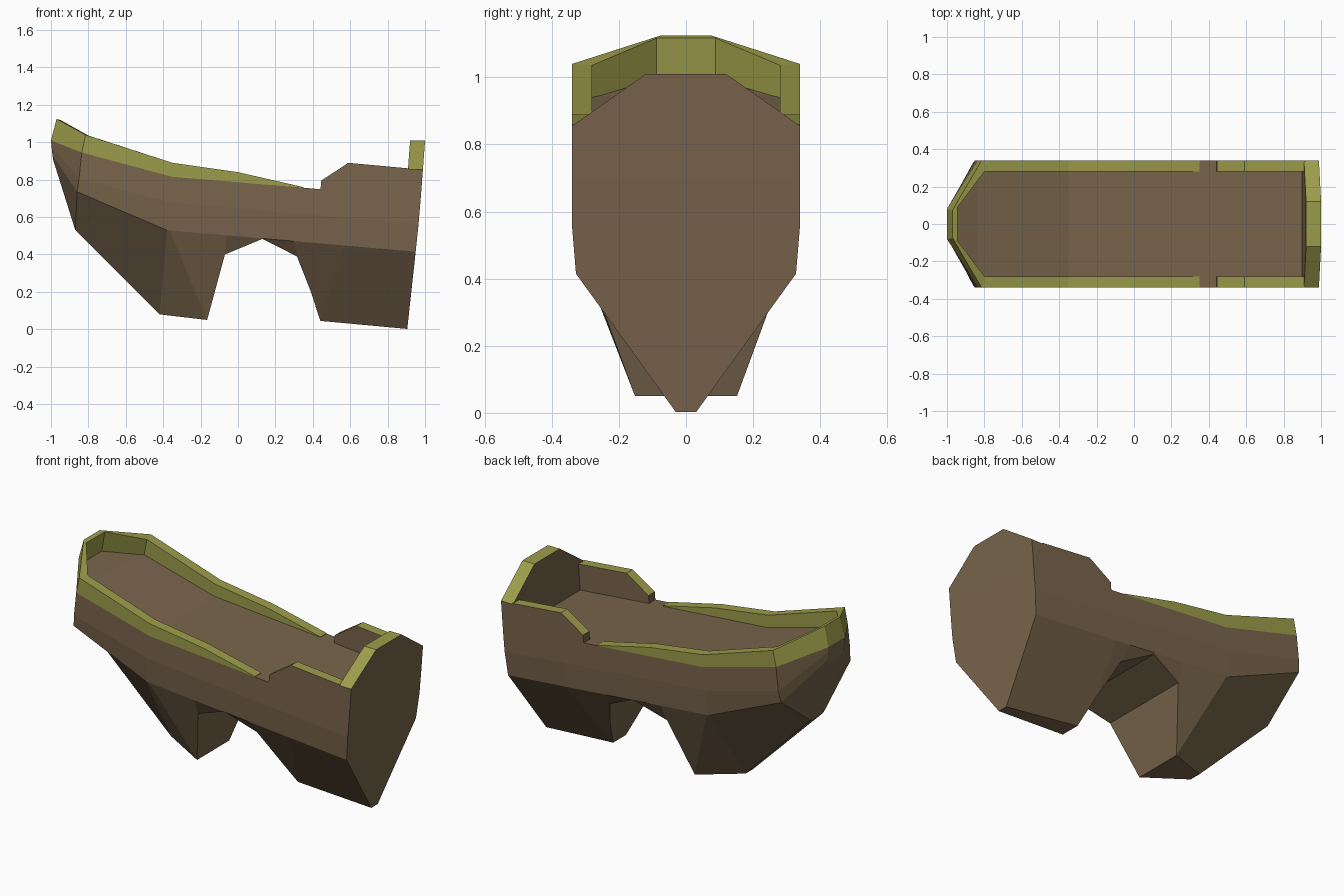
import bpy, bmesh

if "Cube" in bpy.data.objects:
    bpy.data.objects.remove(bpy.data.objects["Cube"])

def material(name, rgb):
    m = bpy.data.materials.new(name)
    m.diffuse_color = (*rgb, 1)
    m.use_nodes = True
    m.node_tree.nodes["Principled BSDF"].inputs["Base Color"].default_value = m.diffuse_color
    return m

BROWN = material("brown_hull", (0.19, 0.13, 0.072))
GREEN = material("olive_trim", (0.335, 0.335, 0.07))

def loft(name, rings, mats, green_top=False):
    """Skin matching rings of points, cap both ends."""
    bm = bmesh.new()
    vs = [[bm.verts.new(p) for p in r] for r in rings]
    n = len(rings[0])
    for a, b in zip(vs, vs[1:]):
        for i in range(n):
            j = (i + 1) % n
            bm.faces.new((a[i], a[j], b[j], b[i]))
    bm.faces.new(vs[0])
    bm.faces.new(vs[-1][::-1])
    bmesh.ops.recalc_face_normals(bm, faces=bm.faces)
    bm.normal_update()
    if green_top:
        for f in bm.faces:
            f.material_index = int(f.normal.z > 0.5)
    me = bpy.data.meshes.new(name)
    bm.to_mesh(me)
    bm.free()
    for m in mats:
        me.materials.append(m)
    ob = bpy.data.objects.new(name, me)
    bpy.context.collection.objects.link(ob)
    return ob

def line(pts, x):
    """Height of a polyline at x."""
    for (x0, z0), (x1, z1) in zip(pts, pts[1:]):
        if x <= x1:
            return z0 + (z1 - z0) * (x - x0) / (x1 - x0)
    return pts[-1][1]

DECK = [(-0.835, 0.945), (-0.35, 0.815), (0.35, 0.757), (0.977, 0.70)]
MID = [(-0.85, 0.805), (-0.37, 0.68), (0.965, 0.56)]
LOW = [(-0.86, 0.735), (-0.38, 0.53), (0.95, 0.415)]
W = 0.34

# hull: deck edge, side crease and lower crease, plus keel (x, z, half width)
def section(pts):
    return [(x, y, z) for x, y, z in pts] + [(x, -y, z) for x, y, z in reversed(pts)]

rings = [section([(-1, 0.08, 1.01), (-0.997, 0.08, 0.98),
                  (-0.992, 0.075, 0.93), (-0.988, 0.06, 0.905)])]
stations = [  # deck x, mid x, low x, keel x, keel z, keel half width
    (-0.835, -0.85, -0.86, -0.87, 0.53, 0.06),
    (-0.35, -0.37, -0.38, -0.42, 0.08, 0.035),
    (-0.335, -0.355, -0.365, -0.165, 0.05, 0.152),
    (-0.06, -0.06, -0.06, -0.07, 0.40, 0.28),
    (0.13, 0.13, 0.13, 0.13, 0.483, 0.318),
    (0.30, 0.30, 0.30, 0.315, 0.39, 0.27),
    (0.40, 0.40, 0.40, 0.39, 0.20, 0.16),
    (0.57, 0.57, 0.57, 0.44, 0.045, 0.06),
    (0.977, 0.965, 0.95, 0.905, 0.002, 0.03)]
for td, tm, tl, kx, kz, kw in stations:
    rings.append(section([(td, W, line(DECK, td)), (tm, W, line(MID, tm)),
                          (tl, 0.328, line(LOW, tl)), (kx, kw, kz)]))
loft("hull", rings, [BROWN])

# forward bulwark: outer base, outer top, inner top, inner base
side = []
for x, z in [(0.35, 0.76), (0, 0.84), (-0.35, 0.89)]:
    d = line(DECK, x)
    side.append([(x, W, d), (x, W, z), (x, 0.28, z), (x, 0.28, d - 0.01)])
side.append([(-0.835, W, 0.945), (-0.815, W, 1.04), (-0.80, 0.28, 1.036), (-0.82, 0.28, 0.93)])
side.append([(-1, 0.08, 1.01), (-0.97, 0.075, 1.125), (-0.945, 0.088, 1.117), (-0.965, 0.088, 0.99)])
port = [[(x, -y, z) for x, y, z in r] for r in reversed(side)]
loft("forward_bulwark", side + port, [GREEN])

# aft bulwarks, brown with olive top edge
profile = [(0.44, 0.735), (0.445, 0.795), (0.59, 0.89), (0.915, 0.86), (0.90, 0.695)]
for s, label in ((1, "left"), (-1, "right")):
    loft("aft_bulwark_" + label,
         [[(x, s * y, z) for x, z in profile] for y in (0.28, W)],
         [BROWN, GREEN], True)

# stern panel with sloping shoulders
outline = [(-W, 0.70), (W, 0.70), (W, 0.855), (0.12, 1.01), (-0.12, 1.01), (-W, 0.855)]
loft("stern_panel",
     [[(x0 + (z - 0.70) * 0.075, y, z) for y, z in outline] for x0 in (0.897, 0.977)],
     [BROWN, GREEN], True)
